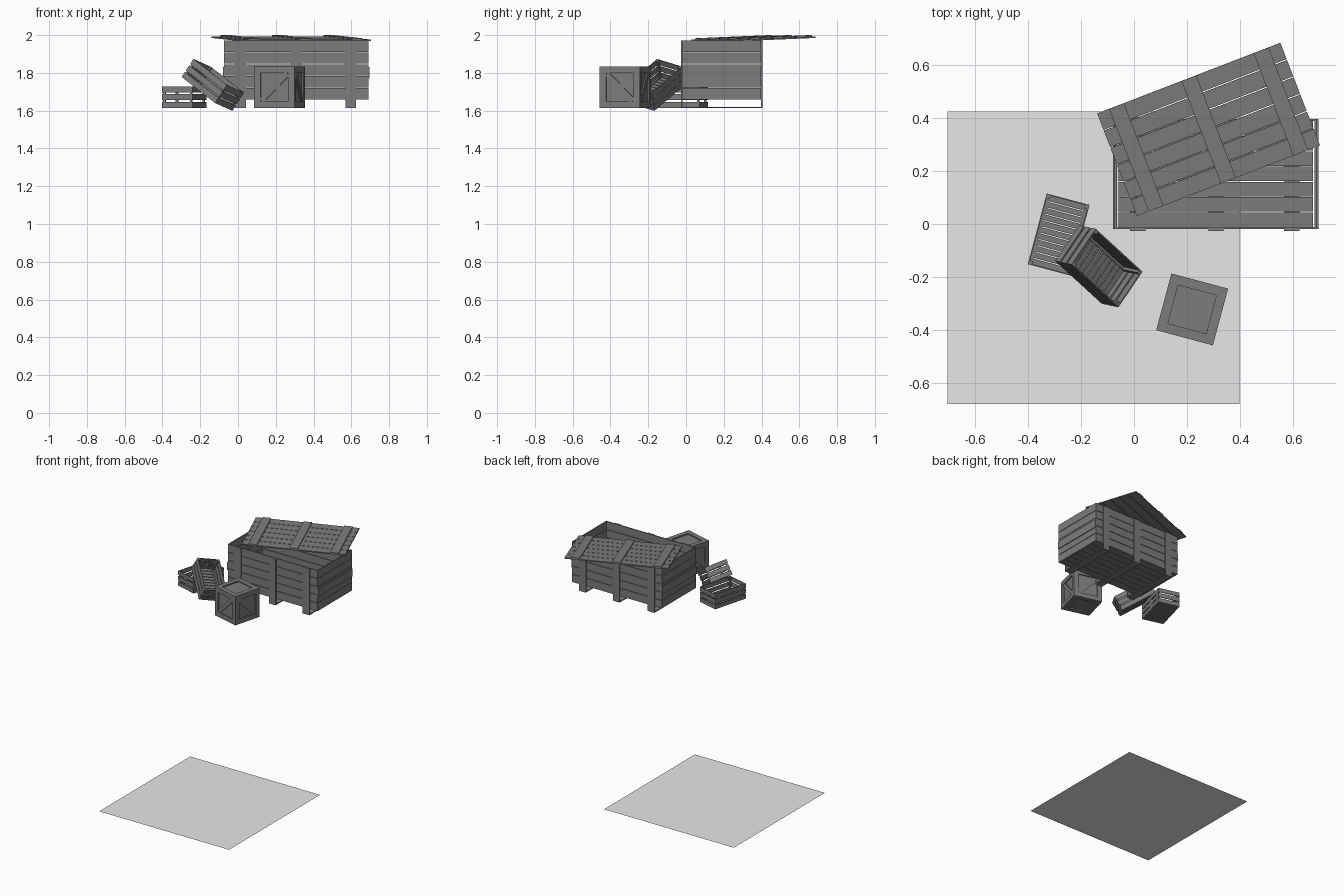
import bpy, bmesh, math
from mathutils import Matrix, Vector

if "Cube" in bpy.data.objects:
    bpy.data.objects.remove(bpy.data.objects["Cube"])


def material(name, v):
    m = bpy.data.materials.new(name)
    m.diffuse_color = (v, v, v, 1)
    m.use_nodes = True
    m.node_tree.nodes["Principled BSDF"].inputs["Base Color"].default_value = m.diffuse_color
    return m


WOOD = material("dark grey wood", 0.2)
FLOOR = material("light grey floor", 0.8)


def box(bm, x0, x1, y0, y1, z0, z1, rot=None):
    """Axis-aligned board, optionally turned by a matrix."""
    m = (Matrix.Translation(((x0 + x1) / 2, (y0 + y1) / 2, (z0 + z1) / 2))
         @ Matrix.Diagonal((x1 - x0, y1 - y0, z1 - z0, 1)))
    bmesh.ops.create_cube(bm, size=1, matrix=(rot @ m) if rot else m)


def finish(bm, name, mat=WOOD, matrix=None):
    me = bpy.data.meshes.new(name)
    bm.to_mesh(me)
    bm.free()
    me.materials.append(mat)
    ob = bpy.data.objects.new(name, me)
    bpy.context.collection.objects.link(ob)
    if matrix:
        ob.matrix_world = matrix
    return ob


def strips(a, b, n, gap):
    """Split a..b into n boards with gaps between them."""
    w = (b - a - gap * (n - 1)) / n
    return [(a + i * (w + gap), a + i * (w + gap) + w) for i in range(n)]


# floor sheet
bm = bmesh.new()
vs = [bm.verts.new(p) for p in ((-.705, -.68, 0), (.4, -.68, 0), (.4, .425, 0), (-.705, .425, 0))]
bm.faces.new(vs)
finish(bm, "floor_sheet", FLOOR)

# large crate: planked walls and bottom
X0, X1, Y0, Y1, Z0, Z1 = -.073, .691, -.019, .398, 1.66, 1.971
T = .008
bm = bmesh.new()
for a, b in strips(Z0, Z1, 5, .003):
    box(bm, X0, X1, Y0, Y0 + T, a, b)
    box(bm, X0, X1, Y1 - T, Y1, a, b)
    for x in (X0, X1 - T):
        box(bm, x, x + T, Y0 + T, Y1 - T, a, b)
finish(bm, "large_crate_walls")

bm = bmesh.new()
for a, b in strips(Y0 + T, Y1 - T, 7, .003):
    box(bm, X0 + T + .006, X1 - T - .006, a, b, Z0, Z0 + T)
finish(bm, "large_crate_bottom")

# large crate: upright legs with runners, and side battens
bm = bmesh.new()
for x in (-.015, .281, .568):
    box(bm, x, x + .058, Y0 - .007, Y0, 1.613, Z1)
    box(bm, x, x + .058, Y1, Y1 + .007, 1.613, Z1)
    box(bm, x, x + .058, Y0, Y1, 1.613, 1.620)
finish(bm, "large_crate_legs")
bm = bmesh.new()
box(bm, X0 - .006, X0, Y0, Y1, 1.77, 1.83)
box(bm, X1, X1 + .006, Y0, Y1, 1.77, 1.83)
finish(bm, "large_crate_side_battens")

# lid lying askew on the large crate
bm = bmesh.new()
for a, b in strips(-.208, .208, 6, .004):
    box(bm, -.3715, .3715, a, b, 0, .008)
for x in (-.293, 0, .293):
    box(bm, x - .03, x + .03, -.208, .208, .008, .015)
finish(bm, "large_crate_lid", matrix=Matrix.Translation((.282, .358, 1.9765))
       @ Matrix.Rotation(math.radians(21.1), 4, 'Z') @ Matrix.Rotation(math.radians(2.3), 4, 'X'))

# small closed crate: core, edge frame, diagonal braces
h, w, d = .111, .036, .009
place = Matrix.Translation((.22, -.323, 1.613 + h)) @ Matrix.Rotation(math.radians(-15), 4, 'Z')
bm = bmesh.new()
c = h - d
box(bm, -c, c, -c, c, -c, c)
finish(bm, "small_crate_panels", matrix=place)

bm = bmesh.new()
for s in (-1, 1):
    for t in (-1, 1):
        p, q = sorted((s * h, s * (h - w)))
        r, u = sorted((t * h, t * (h - w)))
        box(bm, p, q, r, u, -h, h)
        box(bm, p, q, -h + w, h - w, r, u)
        box(bm, -h + w, h - w, p, q, r, u)
finish(bm, "small_crate_frame", matrix=place)

bm = bmesh.new()
for k in range(4):
    tilt = math.radians(-45 if k % 2 == 0 else 45)
    rot = Matrix.Rotation(k * math.pi / 2, 4, 'Z') @ Matrix.Rotation(tilt, 4, 'Y')
    box(bm, -.102, .102, -h + .002, -c, -.014, .014, rot)
finish(bm, "small_crate_braces", matrix=place)


# open slatted boxes
def slatted_box(name, matrix, a=.084, b=.1385, c=.0575, t=.005):
    bm = bmesh.new()
    for z0, z1 in strips(-c, c, 3, .009):
        for s in (-1, 1):
            x0, x1 = sorted((s * a, s * (a - t)))
            y0, y1 = sorted((s * b, s * (b - t)))
            box(bm, x0, x1, -b, b, z0, z1)
            box(bm, -a + t, a - t, y0, y1, z0, z1)
    for p0, p1 in strips(-b + t, b - t, 11, .004):       # bottom slats
        box(bm, -a + t, a - t, p0, p1, -c, -c + t)
    for sx in (-1, 1):                                   # corner posts
        box(bm, *sorted((sx * (a - t), sx * (a - t - .01))), -b + t, b - t, -c + t, -c + t + .004)
        for sy in (-1, 1):
            x0, x1 = sorted((sx * (a - t), sx * (a - t - .012)))
            y0, y1 = sorted((sy * (b - t), sy * (b - t - .012)))
            box(bm, x0, x1, y0, y1, -c, c)
    finish(bm, name, matrix=matrix)


slatted_box("flat_slatted_box", Matrix.Translation((-.285, -.04, 1.6715))
            @ Matrix.Rotation(math.radians(-15), 4, 'Z'))

# second box leans on the first
L, S, H = Vector((.177, -.162, -.138)), Vector((.087, .137, -.038)), Vector((.058, -.009, .099))
ly = L.normalized()
lz = (H - H.dot(ly) * ly).normalized()
lx = ly.cross(lz)
m = Matrix((lx, ly, lz)).transposed().to_4x4()
m.translation = Vector((-.294, -.143, 1.775)) + (L + S + H) / 2
slatted_box("leaning_slatted_box", m)
